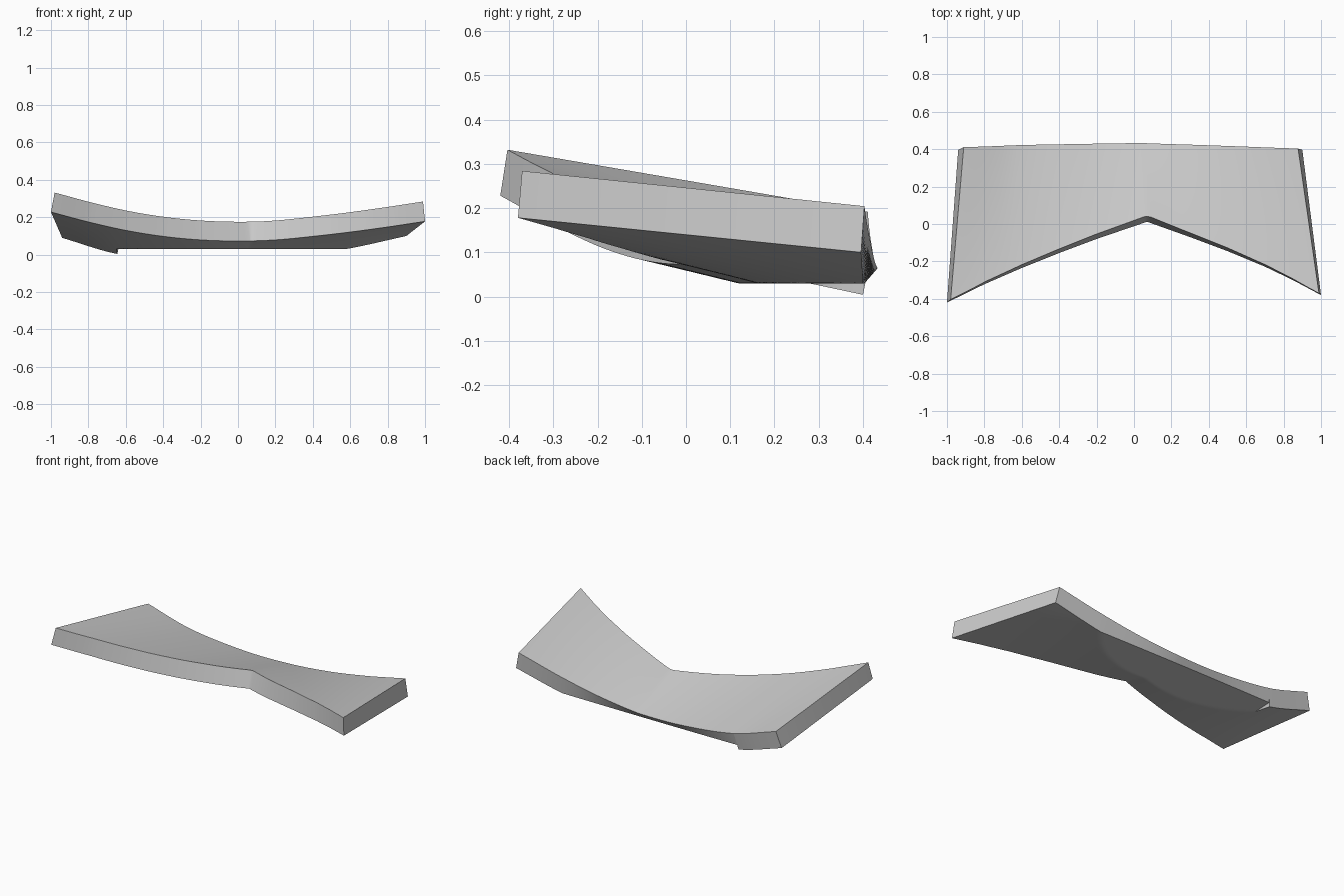
import bpy, bmesh
from mathutils import Vector

if "Cube" in bpy.data.objects:
    bpy.data.objects.remove(bpy.data.objects["Cube"])

THICK = 0.107
FLAT_Z = 0.03
STEP_U = -0.679      # the flattened underside starts here
NU, NV = 96, 32

# underside guide edges
FRONT_Z = [(-1, .228), (-.8, .175), (-.6, .13), (-.4, .098), (-.2, .079), (0, .073),
           (.2, .079), (.4, .098), (.6, .121), (.8, .148), (1, .178)]
BACK_Z = [(-.94, .09), (-.65, .005), (-.3, -.036), (0, -.04), (.3, -.015), (.6, .034), (.9, .10)]
FRONT_Y = [(-1, -.42), (-.8, -.322), (-.6, -.235), (-.4, -.155), (-.2, -.08), (.07, .012),
           (.3, -.07), (.5, -.145), (.7, -.228), (.85, -.30), (1, -.38)]


def sample(pts, x, smooth=True):
    """Interpolate a guide at x, with cubic or straight segments."""
    i = 0
    while i < len(pts) - 2 and x > pts[i + 1][0]:
        i += 1
    (x0, y0), (x1, y1) = pts[i], pts[i + 1]
    t, h = (x - x0) / (x1 - x0), x1 - x0
    if not smooth:
        return y0 + t * (y1 - y0)

    def slope(k):
        a, b = pts[max(k - 1, 0)], pts[min(k + 1, len(pts) - 1)]
        return (b[1] - a[1]) / (b[0] - a[0])
    return ((2*t**3 - 3*t*t + 1) * y0 + (t**3 - 2*t*t + t) * h * slope(i)
            + (3*t*t - 2*t**3) * y1 + (t**3 - t*t) * h * slope(i + 1))


def under(u, v):
    """Point on the ruled underside: v runs from the front edge to the back."""
    front = Vector((u, sample(FRONT_Y, u, False), sample(FRONT_Z, u)))
    xb = .92 * u - .02
    back = Vector((xb, .404 - .008 * u * u, sample(BACK_Z, xb)))
    return front.lerp(back, v)


def normal(u, v):
    e = .004
    du = under(min(u + e, 1), v) - under(max(u - e, -1), v)
    dv = under(u, min(v + e, 1)) - under(u, max(v - e, 0))
    return du.cross(dv).normalized()


# columns, with the notch and the step hit exactly
us = sorted([-1 + 2 * i / NU for i in range(NU + 1)] + [.07, STEP_U, STEP_U + .001])
vs = [j / NV for j in range(NV + 1)]

bm = bmesh.new()
low, top = [], []
for u in us:
    lo, hi = [], []
    for v in vs:
        p = under(u, v)
        q = p + normal(u, v) * THICK
        if u > STEP_U:
            p.z = max(p.z, FLAT_Z)
        lo.append(bm.verts.new(p))
        hi.append(bm.verts.new(q))
    low.append(lo)
    top.append(hi)

# top and underside skins, front and back edges
for i in range(len(us) - 1):
    for j in range(NV):
        for g in (low, top):
            bm.faces.new((g[i][j], g[i + 1][j], g[i + 1][j + 1], g[i][j + 1]))
    for j in (0, NV):
        bm.faces.new((low[i][j], low[i + 1][j], top[i + 1][j], top[i][j]))
# side ends
for i in (0, -1):
    for j in range(NV):
        bm.faces.new((low[i][j], low[i][j + 1], top[i][j + 1], top[i][j]))
bmesh.ops.recalc_face_normals(bm, faces=bm.faces)

mesh = bpy.data.meshes.new("curved_plate")
bm.to_mesh(mesh)
bm.free()
plate = bpy.data.objects.new("curved_plate", mesh)
bpy.context.collection.objects.link(plate)

grey = bpy.data.materials.new("light grey")
grey.diffuse_color = (.6, .6, .6, 1)
grey.use_nodes = True
grey.node_tree.nodes["Principled BSDF"].inputs["Base Color"].default_value = grey.diffuse_color
mesh.materials.append(grey)

bpy.context.view_layer.objects.active = plate
plate.select_set(True)
bpy.ops.object.shade_smooth_by_angle(angle=.5)
